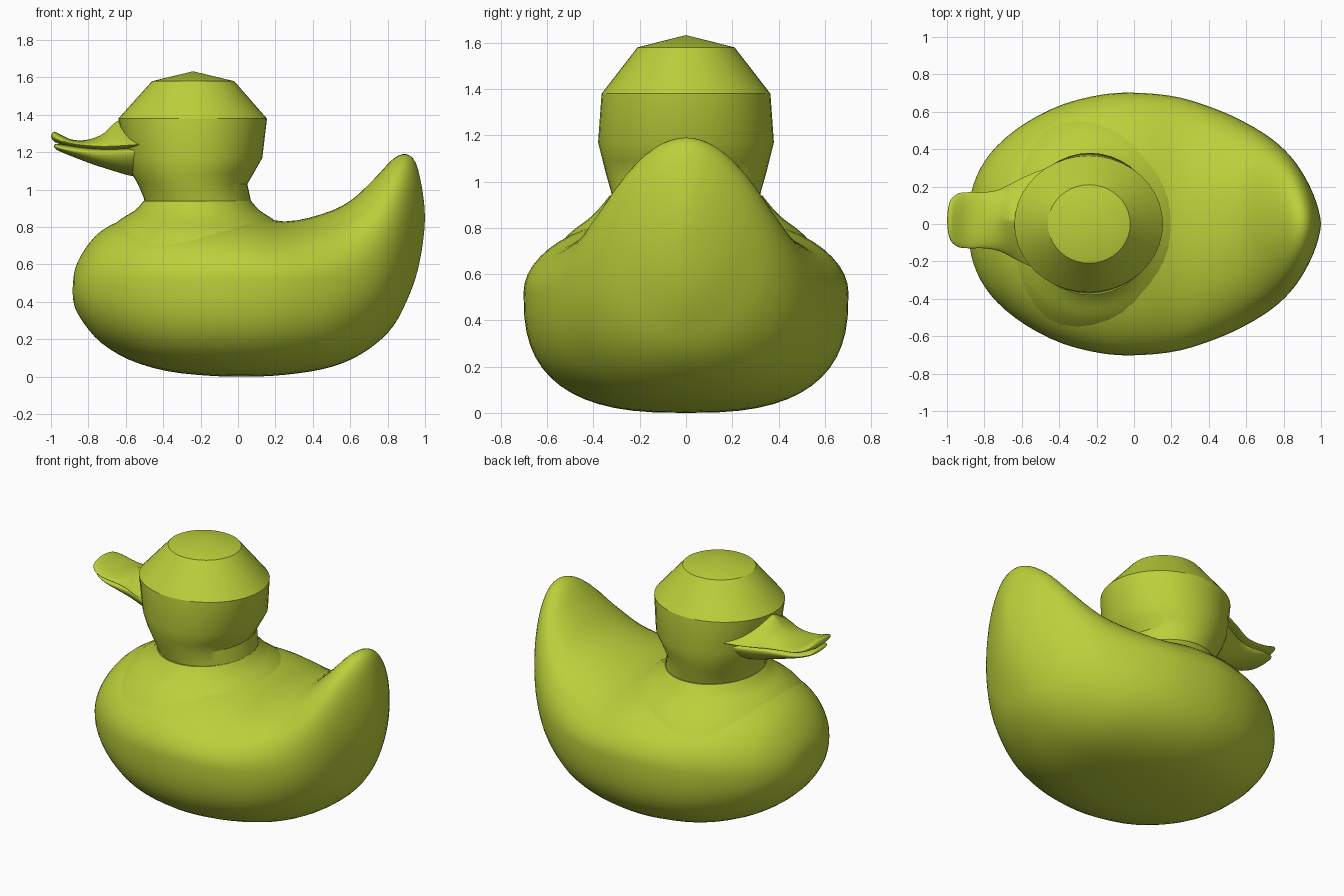
import bpy, bmesh, math
from mathutils import Vector

cube = bpy.data.objects.get("Cube")
if cube:
    bpy.data.objects.remove(cube, do_unlink=True)

mat = bpy.data.materials.new("lime green")
mat.use_nodes = True
LIME = (0.50, 0.63, 0.043, 1)
mat.diffuse_color = LIME
bsdf = mat.node_tree.nodes["Principled BSDF"]
bsdf.inputs["Base Color"].default_value = LIME
bsdf.inputs["Roughness"].default_value = 0.6


def smooth_rows(rows, steps):
    """Catmull-Rom interpolation of rows of section parameters."""
    out = []
    n = len(rows)
    for i in range(n - 1):
        p = [rows[max(i - 1, 0)], rows[i], rows[i + 1], rows[min(i + 2, n - 1)]]
        for s in range(steps):
            t = s / steps
            out.append([0.5 * (2 * b + (c - a) * t + (2 * a - 5 * b + 4 * c - d) * t * t
                               + (3 * b - a - 3 * c + d) * t ** 3)
                        for a, b, c, d in zip(*p)])
    out.append(list(rows[-1]))
    return out


def loft(name, rings, angle, start_tip=None, end_tip=None):
    """Skin rings of equal point count, closing given ends with a tip."""
    bm = bmesh.new()
    vs = [[bm.verts.new(p) for p in ring] for ring in rings]
    n = len(vs[0])
    for a, b in zip(vs, vs[1:]):
        for i in range(n):
            j = (i + 1) % n
            bm.faces.new((a[i], a[j], b[j], b[i]))
    for ring, tip in ((vs[0], start_tip), (vs[-1], end_tip)):
        if tip:
            apex = bm.verts.new(tip)
            for i in range(n):
                bm.faces.new((ring[i], ring[(i + 1) % n], apex))
        else:
            bm.faces.new(ring)
    bmesh.ops.recalc_face_normals(bm, faces=bm.faces)
    me = bpy.data.meshes.new(name)
    bm.to_mesh(me)
    bm.free()
    me.materials.append(mat)
    ob = bpy.data.objects.new(name, me)
    bpy.context.collection.objects.link(ob)
    bpy.ops.object.select_all(action='DESELECT')
    ob.select_set(True)
    bpy.context.view_layer.objects.active = ob
    bpy.ops.object.shade_smooth_by_angle(angle=math.radians(angle))
    return ob


def spow(v, e):
    return math.copysign(abs(v) ** e, v)


def x_section(x, low, mid, top, half, n_low, n_top, y0=0.0, count=40):
    """Upright superellipse section, with its own curve above and below mid."""
    pts = []
    for k in range(count):
        a = 2 * math.pi * k / count
        c, s = math.cos(a), math.sin(a)
        e = 2 / (n_top if s >= 0 else n_low)
        h = top - mid if s >= 0 else mid - low
        pts.append(Vector((x, y0 + half * spow(c, e), mid + h * spow(s, e))))
    return pts


def z_rings(rows, count=40):
    """Level oval rings from (z, x_min, x_max, half_depth)."""
    return [[Vector(((a + b) / 2 + (b - a) / 2 * math.cos(2 * math.pi * k / count),
                     r * math.sin(2 * math.pi * k / count), z))
             for k in range(count)] for z, a, b, r in rows]


# Body with upswept tail: x, low, mid, top, half width, lower and upper curve
body = [
    (-0.882, 0.42, 0.46, 0.50, 0.05, 2, 2),
    (-0.870, 0.365, 0.47, 0.58, 0.17, 2.1, 2),
    (-0.82, 0.28, 0.48, 0.68, 0.30, 2.2, 2),
    (-0.73, 0.18, 0.49, 0.78, 0.42, 2.3, 2),
    (-0.58, 0.09, 0.50, 0.85, 0.54, 2.4, 2),
    (-0.38, 0.03, 0.51, 0.87, 0.64, 2.6, 2),
    (-0.15, 0.005, 0.52, 0.875, 0.695, 2.7, 2),
    (0.05, 0.0, 0.52, 0.865, 0.70, 2.7, 2),
    (0.25, 0.01, 0.52, 0.83, 0.675, 2.6, 2),
    (0.45, 0.04, 0.52, 0.87, 0.61, 2.5, 2),
    (0.60, 0.09, 0.54, 0.94, 0.54, 2.3, 2),
    (0.73, 0.17, 0.60, 1.06, 0.46, 2.2, 2),
    (0.83, 0.27, 0.69, 1.165, 0.37, 2.1, 2),
    (0.90, 0.40, 0.78, 1.19, 0.275, 2, 2),
    (0.95, 0.53, 0.82, 1.145, 0.18, 2, 2),
    (0.98, 0.66, 0.84, 1.03, 0.10, 2, 2),
    (0.995, 0.77, 0.85, 0.93, 0.04, 2, 2),
]
loft("body", [x_section(*r, count=56) for r in smooth_rows(body, 3)], 40,
     (-0.885, 0, 0.46), (1.0, 0, 0.85))

# Flared shoulder between body and neck
loft("neck_base", z_rings(smooth_rows([
    (0.66, -0.80, 0.37, 0.60),
    (0.77, -0.71, 0.28, 0.51),
    (0.84, -0.63, 0.19, 0.42),
    (0.89, -0.55, 0.115, 0.37),
    (0.94, -0.505, 0.07, 0.33),
], 3)), 40)

# Head with faceted crown
loft("head", z_rings([
    (0.91, -0.495, 0.075, 0.315),
    (0.96, -0.505, 0.065, 0.325),
    (1.03, -0.535, 0.05, 0.345),
    (1.09, -0.57, 0.085, 0.36),
    (1.17, -0.60, 0.13, 0.38),
    (1.38, -0.64, 0.155, 0.365),
    (1.58, -0.46, -0.02, 0.21),
]), 29, None, (-0.24, 0, 1.633))

# Upper bill with raised spoon tip and ridge climbing the face
upper = [
    (-0.995, 1.272, 1.285, 1.30, 0.06, 2, 2),
    (-0.98, 1.255, 1.28, 1.31, 0.11, 2, 2),
    (-0.94, 1.24, 1.262, 1.29, 0.143, 2, 2),
    (-0.88, 1.228, 1.245, 1.266, 0.15, 2, 2),
    (-0.80, 1.218, 1.236, 1.268, 0.15, 2, 1.8),
    (-0.72, 1.212, 1.232, 1.30, 0.165, 2, 1.5),
    (-0.65, 1.212, 1.234, 1.365, 0.20, 2, 1.2),
    (-0.58, 1.218, 1.238, 1.37, 0.235, 2, 1.1),
    (-0.48, 1.228, 1.245, 1.34, 0.275, 2, 1.1),
]
loft("upper_bill", [x_section(*r, y0=0.02) for r in smooth_rows(upper, 3)], 50,
     (-1.0, 0.02, 1.287))

# Lower bill
lower = [
    (-0.98, 1.222, 1.232, 1.242, 0.05, 2, 2),
    (-0.96, 1.208, 1.225, 1.244, 0.10, 2, 2),
    (-0.88, 1.175, 1.21, 1.234, 0.13, 2, 2),
    (-0.78, 1.137, 1.20, 1.223, 0.135, 2, 2),
    (-0.68, 1.105, 1.20, 1.22, 0.155, 1.9, 2),
    (-0.57, 1.073, 1.205, 1.225, 0.205, 1.7, 2),
    (-0.47, 1.06, 1.215, 1.235, 0.25, 1.6, 2),
]
loft("lower_bill", [x_section(*r, y0=0.02) for r in smooth_rows(lower, 3)], 50,
     (-0.985, 0.02, 1.232))
